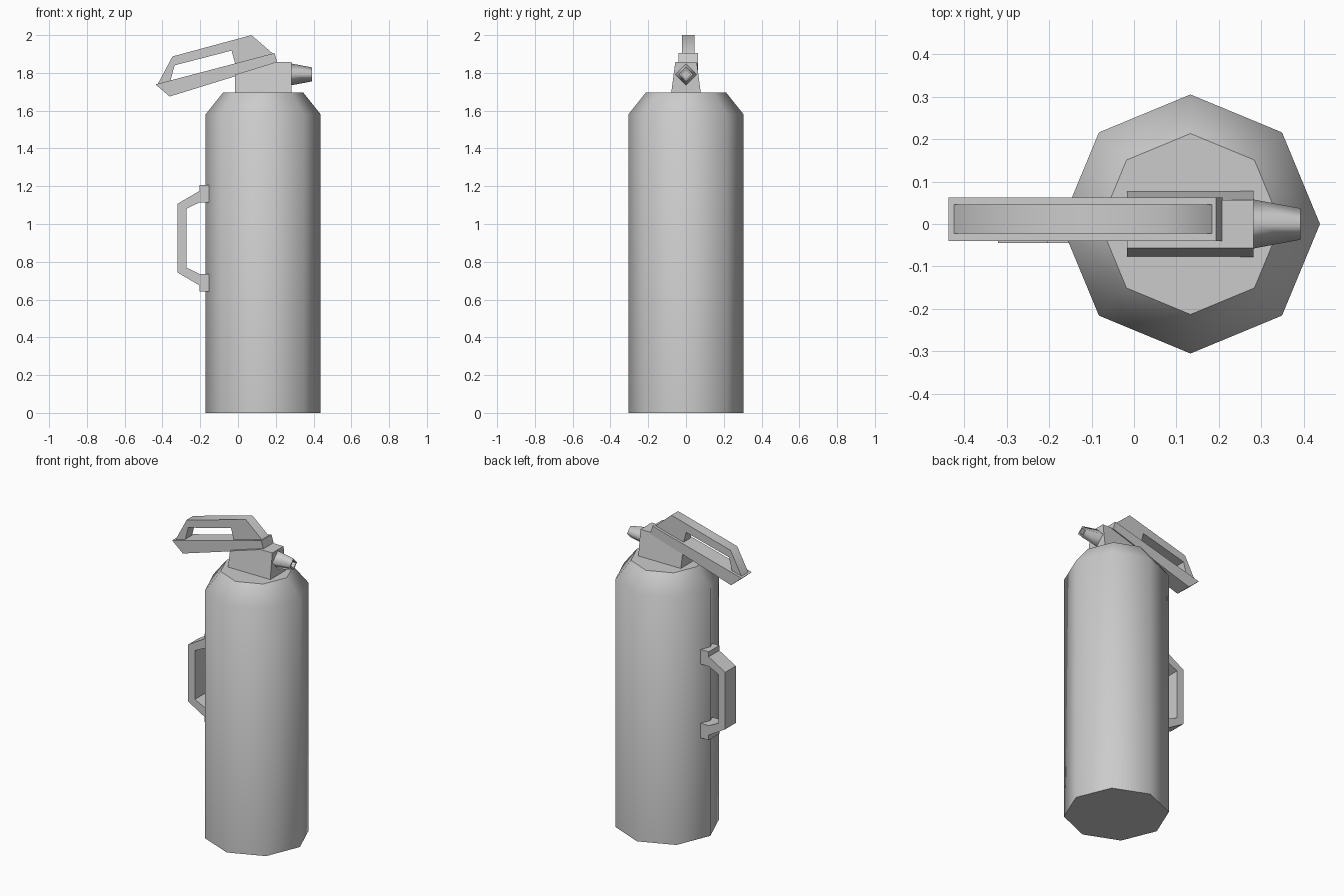
import bpy, bmesh, math
from mathutils import Matrix

if "Cube" in bpy.data.objects:
    bpy.data.objects.remove(bpy.data.objects["Cube"])


def finish(name, bm, angle=None):
    bmesh.ops.recalc_face_normals(bm, faces=bm.faces)
    me = bpy.data.meshes.new(name)
    bm.to_mesh(me)
    bm.free()
    ob = bpy.data.objects.new(name, me)
    bpy.context.collection.objects.link(ob)
    if angle:
        bpy.ops.object.select_all(action='DESELECT')
        bpy.context.view_layer.objects.active = ob
        ob.select_set(True)
        bpy.ops.object.shade_smooth_by_angle(angle=math.radians(angle))
    return ob


def lathe(name, rings, sides, matrix, angle=None, smooth_bands=0):
    """Stack of (radius, height) rings, capped at both ends."""
    bm = bmesh.new()
    loops = [[bm.verts.new((r * math.cos(2 * math.pi * i / sides),
                            r * math.sin(2 * math.pi * i / sides), h))
              for i in range(sides)] for r, h in rings]
    bm.faces.new(loops[0][::-1])
    bm.faces.new(loops[-1])
    for n, (a, b) in enumerate(zip(loops, loops[1:])):
        for i in range(sides):
            j = (i + 1) % sides
            f = bm.faces.new((a[i], a[j], b[j], b[i]))
            f.smooth = n < smooth_bands
    bm.transform(matrix)
    return finish(name, bm, angle)


def slab(name, pts, y0, y1, angle=None):
    """Side profile in x and z, given thickness along y."""
    bm = bmesh.new()
    f = bm.faces.new([bm.verts.new((x, y0, z)) for x, z in pts])
    new = bmesh.ops.extrude_face_region(bm, geom=[f])['geom']
    for v in new:
        if isinstance(v, bmesh.types.BMVert):
            v.co.y = y1
    return bm if name is None else finish(name, bm, angle)


# Tank with chamfered shoulder
lathe("tank", [(0.305, 0), (0.305, 1.58), (0.213, 1.695)], 8,
      Matrix.Translation((0.133, 0, 0)), angle=50)

# Valve block, tapered toward the top
bm = slab(None, [(-0.017, 1.68), (0.282, 1.68), (0.282, 1.857),
                 (0.2, 1.857), (-0.017, 1.79)], -0.08, 0.08)
for v in bm.verts:
    if v.co.z > 1.75:
        v.co.y *= 0.71
finish("valve_block", bm)

# Hollow four-sided nozzle pointing along x
lathe("nozzle", [(0.058, 0), (0.037, 0.112), (0.025, 0.112), (0.025, 0.07)], 4,
      Matrix.Translation((0.28, 0, 1.792)) @ Matrix.Rotation(math.pi / 2, 4, 'Y'),
      smooth_bands=1)

# Slanted lower lever
slab("lower_lever", [(-0.437, 1.739), (-0.362, 1.675), (0.209, 1.851),
                     (0.193, 1.905)], -0.04, 0.063)

# Upper squeeze grip, open in the middle
slab("upper_grip", [(-0.428, 1.735), (-0.347, 1.887), (0.071, 2.0),
                    (0.187, 1.9), (-0.012, 1.84), (-0.034, 1.918),
                    (-0.336, 1.84), (-0.36, 1.75)], -0.022, 0.046, angle=60)

# Carrying handle on the side of the tank, mirrored about its mid height
mid = 0.925
upper = [(-0.13, 1.207), (-0.204, 1.207), (-0.204, 1.175), (-0.32, 1.107)]
inner = [(-0.273, 1.081), (-0.204, 1.114), (-0.13, 1.114)]


def flip(pts):
    return [(x, 2 * mid - z) for x, z in reversed(pts)]


slab("side_handle", upper + flip(upper) + flip(inner) + inner, -0.045, 0.062)
